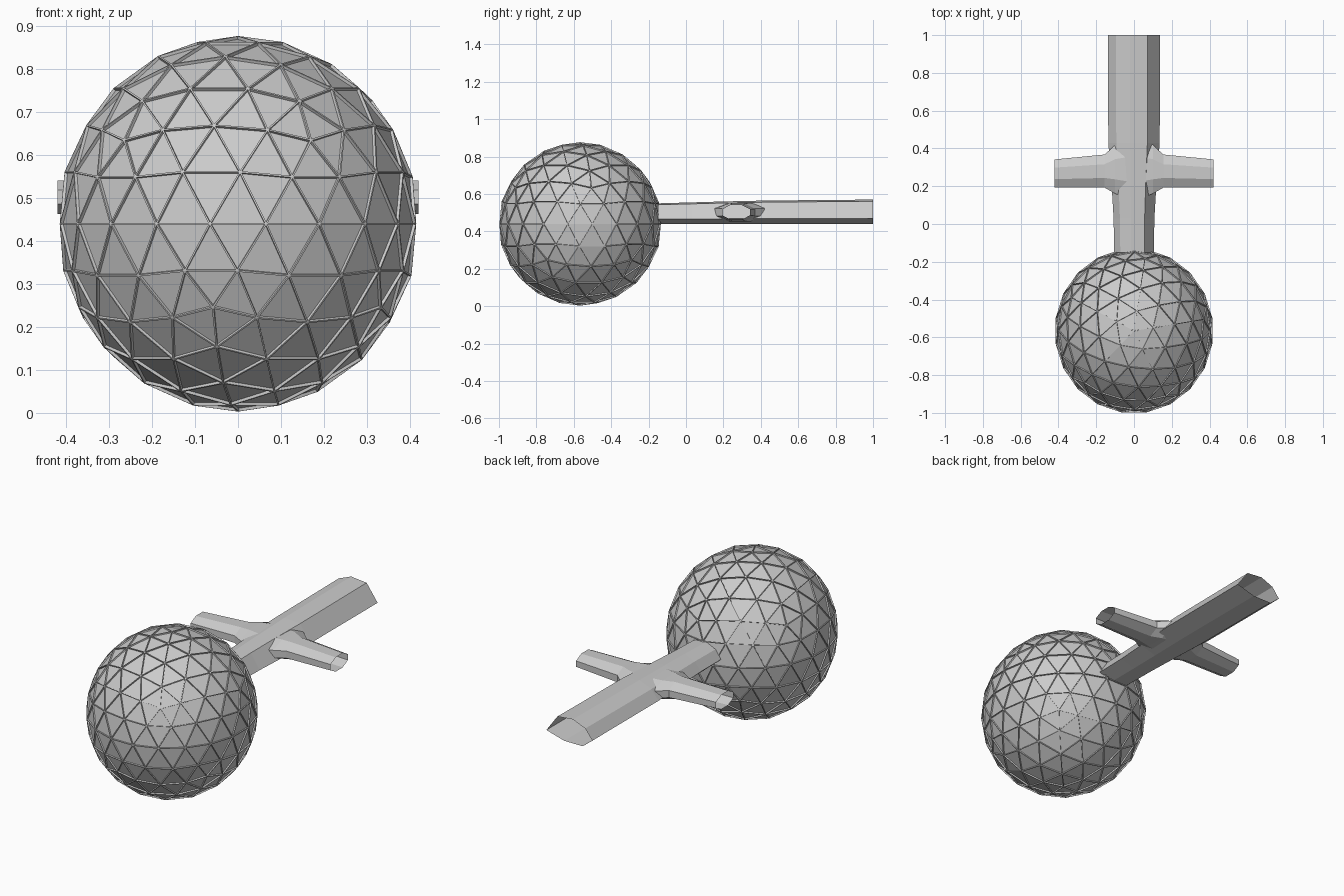
import bpy, bmesh
from math import radians, cos, sin, pi
from mathutils import Matrix

if "Cube" in bpy.data.objects:
    bpy.data.objects.remove(bpy.data.objects["Cube"])


def make_object(name, bm):
    bmesh.ops.recalc_face_normals(bm, faces=bm.faces)
    mesh = bpy.data.meshes.new(name)
    bm.to_mesh(mesh)
    bm.free()
    obj = bpy.data.objects.new(name, mesh)
    bpy.context.collection.objects.link(obj)
    return obj


def loft(name, rings, cap_end=False):
    bm = bmesh.new()
    loops = [[bm.verts.new(p) for p in ring] for ring in rings]
    n = len(loops[0])
    for a, b in zip(loops, loops[1:]):
        for i in range(n):
            j = (i + 1) % n
            bm.faces.new((a[i], a[j], b[j], b[i]))
    if cap_end:
        bm.faces.new(loops[-1])
    return make_object(name, bm)


# Geodesic ball: struts left standing around sunken triangular panels
bm = bmesh.new()
bmesh.ops.create_icosphere(bm, subdivisions=3, radius=1)
bmesh.ops.transform(
    bm, verts=bm.verts,
    matrix=Matrix.Translation((0, -0.566, 0.44))
    @ Matrix.Diagonal((0.42, 0.437, 0.437, 1))
    @ Matrix.Rotation(radians(9), 4, 'Z'))
bmesh.ops.recalc_face_normals(bm, faces=bm.faces)
panels = list(bm.faces)
bmesh.ops.inset_individual(bm, faces=panels, thickness=0.004, depth=0)
bmesh.ops.inset_individual(bm, faces=panels, thickness=0.0015, depth=-0.007)
make_object("geodesic_ball", bm)

# Main tunnel: squat seven-sided tube, open at the back
section = [(1, .23), (.52, .93), (-.15, 1), (-.69, .77),
           (-1, .35), (-.58, 0), (.22, 0)]
stations = [(-.15, .105, .11), (.03, .108, .115), (.2, .118, .12),
            (.43, .136, .125), (1, .138, .13)]
loft("main_tunnel", [[(u * w, y, .44 + v * h) for u, v in section]
                     for y, w, h in stations])

# Side tunnels: eight-sided tapered tubes with flared roots
arm_stations = [(.03, .29, .17, .055), (.10, .29, .14, .054),
                (.155, .28, .095, .05), (.42, .268, .08, .042)]
for side, name in ((1, "right_tunnel"), (-1, "left_tunnel")):
    rings = []
    for x, y, ry, rz in arm_stations:
        rings.append([(side * x, y + ry * cos(a), .502 + rz * sin(a))
                      for a in [(k + .5) * pi / 4 for k in range(8)]])
    loft(name, rings)
